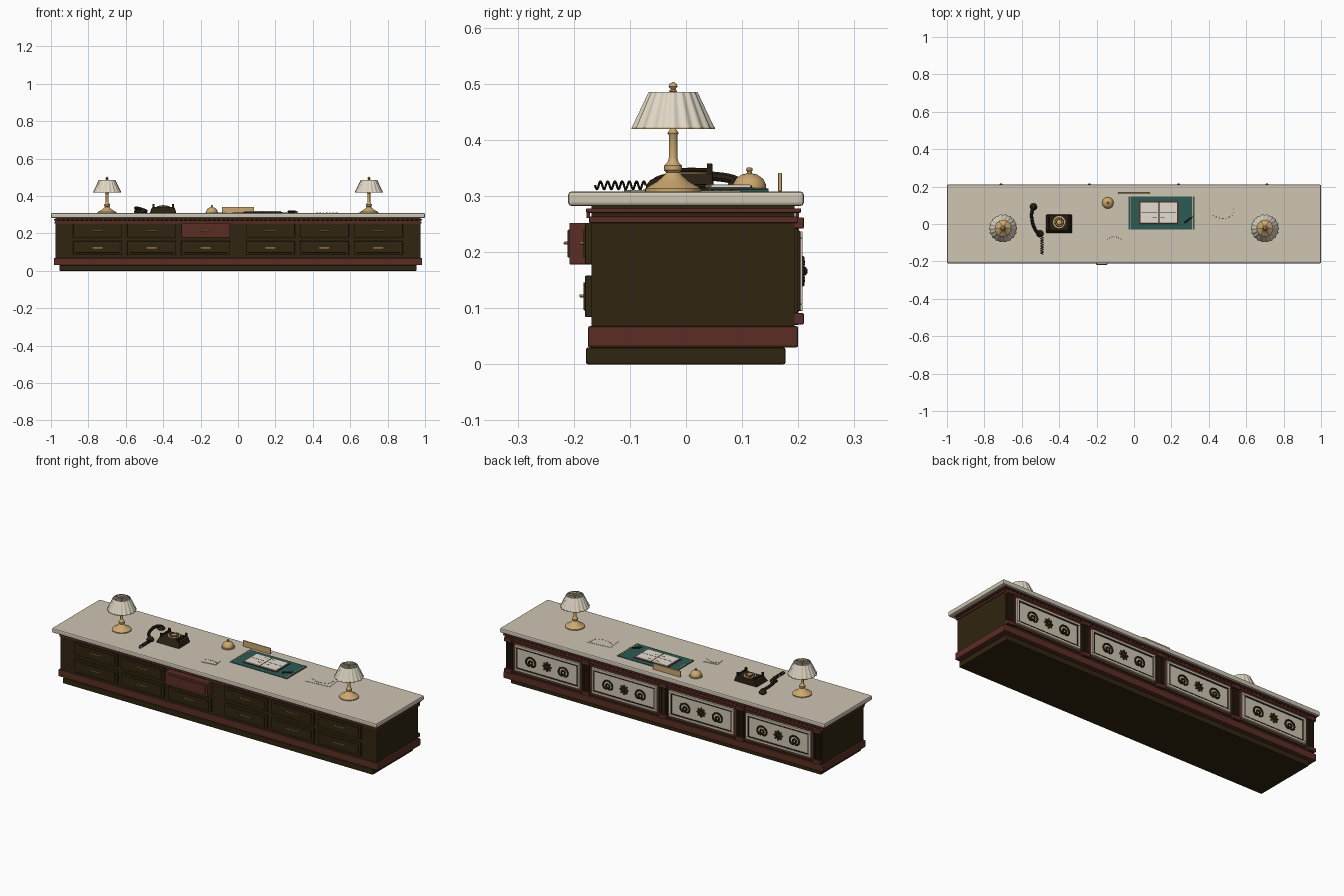
import bpy, bmesh, math
from mathutils import Matrix, Vector

if "Cube" in bpy.data.objects:
    bpy.data.objects.remove(bpy.data.objects["Cube"])

def mat(name, c):
    m = bpy.data.materials.new(name)
    m.diffuse_color = (*c, 1)
    m.use_nodes = True
    m.node_tree.nodes["Principled BSDF"].inputs["Base Color"].default_value = m.diffuse_color
    return m
DARK = mat("dark_wood", (.030, .018, .005))
RED = mat("mahogany", (.10, .026, .018))
STONE = mat("stone", (.62, .56, .45))
BRASS = mat("brass", (.60, .39, .16))
CREAM = mat("lampshade_cream", (.74, .68, .56))
TEAL = mat("teal_leather", (.025, .105, .09))
PAPER = mat("paper", (.78, .72, .63))
BLACK = mat("dark_bakelite", (.022, .014, .006))

def finish(bm, name, m, bevel=0, smooth=False):
    bmesh.ops.recalc_face_normals(bm, faces=bm.faces)
    me = bpy.data.meshes.new(name)
    bm.to_mesh(me)
    bm.free()
    ob = bpy.data.objects.new(name, me)
    bpy.context.collection.objects.link(ob)
    me.materials.append(m)
    if bevel:
        b = ob.modifiers.new("bevel", 'BEVEL')
        b.width, b.segments = bevel, 2
    if smooth:
        bpy.context.view_layer.objects.active = ob
        ob.select_set(True)
        bpy.ops.object.shade_smooth_by_angle(angle=math.radians(40))
        ob.select_set(False)
    return ob

def boxes(name, m, items, bevel=0, rot=0):
    """items: (x0,x1,y0,y1,z0,z1); rot turns each box about z"""
    bm = bmesh.new()
    for x0, x1, y0, y1, z0, z1 in items:
        M = (Matrix.Translation(((x0+x1)/2, (y0+y1)/2, (z0+z1)/2)) @ Matrix.Rotation(rot, 4, 'Z')
             @ Matrix.Diagonal((x1-x0, y1-y0, z1-z0, 1)))
        bmesh.ops.create_cube(bm, size=1, matrix=M)
    return finish(bm, name, m, bevel)

def lathe(name, m, prof, loc, seg=32, pleat=0, pleats=18, closed=True):
    bm = bmesh.new()
    rings = []
    for r, z in prof:
        rings.append([bm.verts.new((loc[0] + r*(1+pleat*math.cos(pleats*t))*math.cos(t),
                                    loc[1] + r*(1+pleat*math.cos(pleats*t))*math.sin(t), loc[2] + z))
                      for t in (2*math.pi*i/seg for i in range(seg))])
    for a, b in zip(rings, rings[1:]):
        for i in range(seg):
            j = (i+1) % seg
            bm.faces.new((a[i], a[j], b[j], b[i]))
    if closed:
        bm.faces.new(rings[0])
        bm.faces.new(rings[-1])
    return finish(bm, name, m, smooth=True)

def tube(name, m, paths, r):
    cu = bpy.data.curves.new(name, 'CURVE')
    cu.dimensions, cu.bevel_depth, cu.bevel_resolution, cu.use_fill_caps = '3D', r, 2, True
    for pts in paths:
        s = cu.splines.new('POLY')
        s.points.add(len(pts)-1)
        for p, q in zip(s.points, pts):
            p.co = (*q, 1)
    tmp = bpy.data.objects.new(name + "_path", cu)
    bpy.context.collection.objects.link(tmp)
    bpy.context.view_layer.update()
    me = bpy.data.meshes.new_from_object(tmp.evaluated_get(bpy.context.evaluated_depsgraph_get()))
    bpy.data.objects.remove(tmp)
    bm = bmesh.new()
    bm.from_mesh(me)
    return finish(bm, name, m, smooth=True)

def rect_frame(x0, x1, z0, z1, w, y0, y1):
    return [(x0, x1, y0, y1, z0, z0+w), (x0, x1, y0, y1, z1-w, z1),
            (x0, x0+w, y0, y1, z0+w, z1-w), (x1-w, x1, y0, y1, z0+w, z1-w)]

# counter carcass
boxes("plinth", DARK, [(-.955, .955, -.178, .177, 0, .03)], .003)
boxes("base_moulding", RED, [(-.985, .985, -.175, .2, .03, .068)], .004)
boxes("carcass", DARK, [(-.975, .975, -.168, .193, .066, .284)])
boxes("cornice", RED, [(-.98, .98, -.173, .2, .252, .263), (-.985, .985, -.178, .205, .270, .278)], .002)
boxes("countertop", STONE, [(-1, 1, -.21, .21, .282, .308)], .006)
boxes("dentils", RED, [(-.972+i*.0252-.006, -.972+i*.0252+.006, y, y+.006, .261, .271)
                       for i in range(78) for y in (-.177, .195)])

# drawers with brass pulls, one pulled out
fronts, opened, pulls = [], [], []
for x in (-.75, -.4615, -.1725, .1725, .4615, .75):
    for z in (.122, .216):
        out = x == -.1725 and z > .2
        y = -.208 if out else -.18
        (opened if out else fronts).extend([(x-.131, x+.131, y, -.16, z-.038, z+.036),
                                            (x-.117, x+.117, y-.003, y+.002, z-.026, z+.024)])
        pulls.append([(x-.03, y, z), (x-.027, y-.008, z), (x+.027, y-.008, z), (x+.03, y, z)])
boxes("drawer_fronts", DARK, fronts, .002)
boxes("open_drawer", RED, opened, .002)
tube("drawer_pulls", BRASS, pulls, .0028)

# customer side: panels, carved ornaments, pilasters
frames, plates, lines, scrolls = [], [], [], []
petals = bmesh.new()
for c in (-.712, -.2375, .2375, .712):
    frames += rect_frame(c-.213, c+.213, .08, .25, .012, .19, .201)
    plates.append((c-.2, c+.2, .19, .204, .095, .237))
    plates += rect_frame(c-.2, c+.2, .095, .237, .012, .2, .208)
    lines += rect_frame(c-.187, c+.187, .108, .224, .005, .2, .207)
    for s in (-1, 1):
        # C-scroll: arch with inward curls
        pts = []
        for i in range(33):
            t = -1.25*math.pi + 2.5*math.pi*i/32
            k = abs(t)/(1.25*math.pi)
            r = .031*(1-.55*k**3)
            pts.append((c+s*.1+r*math.sin(t*.72), .207, .158+r*math.cos(t*.72)))
        scrolls.append(pts)
        scrolls.append([(c+s*.1+.011*math.sin(a*.6), .207, .16+.011*math.cos(a*.6)) for a in range(11)])
    for k in range(8):
        a = k*math.pi/4
        M = (Matrix.Translation((c+.017*math.cos(a), .206, .166+.017*math.sin(a)))
             @ Matrix.Rotation(-a, 4, 'Y') @ Matrix.Diagonal((.011, .006, .006, 1)))
        bmesh.ops.create_uvsphere(petals, u_segments=10, v_segments=6, radius=1, matrix=M)
    bmesh.ops.create_uvsphere(petals, u_segments=12, v_segments=8, radius=.009,
                              matrix=Matrix.Translation((c, .208, .166)))
boxes("panel_frames", RED, frames, .002)
boxes("panels", STONE, plates, .0015)
boxes("panel_lines", DARK, lines)
tube("scroll_carvings", DARK, scrolls, .0045)
finish(petals, "rosettes", DARK, smooth=True)
cols, flutes, caps = [], [], []
for x in (-.95, -.475, 0, .475, .95):
    cols.append((x-.02, x+.02, .19, .2, .07, .255))
    flutes += [(x+d-.003, x+d+.003, .198, .204, .095, .238) for d in (-.012, 0, .012)]
    caps += [(x-.024, x+.024, .19, .21, .071, .091), (x-.024, x+.024, .19, .21, .242, .262)]
boxes("pilasters", DARK, cols, .001)
boxes("pilaster_reeds", DARK, flutes, .002)
boxes("pilaster_blocks", RED, caps, .002)

# pair of table lamps
T = .308
for side, x in (("left", -.7), ("right", .7)):
    p = (x, -.023, T)
    lathe(side+"_lamp_stand", BRASS, [(.05, 0), (.05, .005), (.044, .009), (.028, .018), (.017, .028), (.012, .034),
          (.016, .038), (.016, .046), (.010, .052), (.0075, .06), (.0075, .1), (.010, .104), (.006, .11),
          (.003, .115), (.003, .176), (.008, .179), (.004, .182), (.008, .187), (.006, .192), (.001, .195)], p)
    lathe(side+"_lampshade", CREAM, [(.073, .113), (.043, .177), (.0415, .177), (.0715, .113), (.073, .113)],
          p, seg=144, pleat=.03, closed=False)
    lathe(side+"_shade_trim", BRASS, [(.0735, .111), (.0735, .114), (.071, .114), (.071, .111), (.0735, .111)],
          p, seg=144, pleat=.03, closed=False)
    tube(side+"_shade_spider", BRASS, [[(x-.042*math.cos(a), -.023-.042*math.sin(a), T+.175),
         (x+.042*math.cos(a), -.023+.042*math.sin(a), T+.175)] for a in (0, math.pi/3, 2*math.pi/3)], .0012)

# telephone: tapered body, dial, cradle
bm = bmesh.new()
bmesh.ops.create_cube(bm, size=1, matrix=Matrix.Translation((-.4, 0, T+.016)) @ Matrix.Diagonal((.142, .1, .032, 1)))
for v in bm.verts:
    if v.co.z > T+.02:
        v.co.x = -.4 + (v.co.x+.4)*.85
        v.co.y = .008 + v.co.y*.8
finish(bm, "telephone_body", BLACK, .004)
lathe("dial_ring", BRASS, [(.033, 0), (.033, .005), (.025, .006), (.025, 0)], (-.4, .01, T+.032))
lathe("dial_face", BLACK, [(.026, 0), (.026, .007)], (-.4, .01, T+.032))
lathe("dial_hub", BRASS, [(.012, 0), (.012, .009), (.004, .011)], (-.4, .01, T+.032), 20)
bm = bmesh.new()
for k in range(10):
    a = k*math.pi/5
    bmesh.ops.create_cone(bm, cap_ends=True, segments=8, radius1=.0035, radius2=.0035, depth=.003,
        matrix=Matrix.Translation((-.4+.019*math.cos(a), .01+.019*math.sin(a), T+.0395)))
finish(bm, "dial_holes", BRASS)
boxes("cradle_prongs", BLACK, [(x-.006, x+.006, y-.005, y+.005, T+.028, T+.05) for x in (-.452, -.348) for y in (-.03, .042)], .002)
tube("cradle_rails", BLACK, [[(x, -.035, T+.038), (x, .047, T+.038)] for x in (-.452, -.348)], .004)

# handset beside it and coiled cord
tube("handset_grip", BLACK, [[(-.515-.03*math.sin(a) + .012*math.cos(a), .02+.072*math.cos(a)*-1, T+.016+.012*math.sin(a))
     for a in (math.pi*i/14 for i in range(15))]], .0085)
for n, x, y in (("earpiece", -.537, .092), ("mouthpiece", -.503, -.052)):
    lathe("handset_"+n, BLACK, [(.014, 0), (.019, .004), (.019, .011), (.012, .02), (.004, .024)], (x, y, T), 24)
tube("coiled_cord", BLACK, [[(-.492+.007*math.cos(t), -.072-.09*t/(14*math.pi), T+.011+.007*math.sin(t))
     for t in (14*math.pi*i/112 for i in range(113))]], .002)

# service bell and brass plate
lathe("bell", BRASS, [(.034, 0), (.034, .005), (.03, .006), (.029, .014), (.024, .023), (.014, .030), (.005, .032),
      (.004, .035), (.006, .038), (.005, .042), (.001, .043)], (-.14, .113, T))
boxes("desk_plate", BRASS, [(-.085, .085, .164, .171, T, T+.033)], .0015)

# desk mat, ledger and pen
boxes("desk_mat", TEAL, [(-.03, .323, -.03, .147, T, T+.004)], .001)
boxes("mat_trim", BRASS, [(x-.002, x+.002, -.03, .147, T, T+.005) for x in (-.02, .313)])
boxes("ledger_cover", RED, [(.027, .238, -.002, .122, T+.004, T+.007)], .001)
boxes("ledger_pages", PAPER, [(.034, .1305, .004, .116, T+.006, T+.012), (.1345, .231, .004, .116, T+.006, T+.012)], .002)
boxes("ledger_spine", DARK, [(.1305, .1345, .002, .118, T+.006, T+.0105)])
boxes("ledger_lines", DARK, [(x, x+w, y, y+.002, T+.0115, T+.0125) for x, w, y in
      ((.1, .022, .095), (.142, .022, .095), (.04, .085, .06), (.14, .085, .06), (.1, .022, .035), (.142, .022, .035))])
tube("pen", BLACK, [[(.268, .005, T+.009), (.308, .036, T+.009)]], .0042)
tube("pen_tip", BRASS, [[(.308, .036, T+.009), (.318, .044, T+.009)]], .0025)

# loose note cards with ink marks
boxes("note_card", STONE, [(-.15, -.07, -.105, -.055, T, T+.0025)], rot=.15)
boxes("card_marks", DARK, [(-.145+i*.012, -.139+i*.012, -.083+.013*math.sin(i*.52), -.079+.013*math.sin(i*.52), T+.002, T+.0035)
                           for i in range(7)])
boxes("paper_sheet", STONE, [(.41, .55, .01, .09, T, T+.0015)], rot=.1)
boxes("sheet_marks", DARK, [(.42+i*.017, .427+i*.017, .045-.018*math.sin(i*.52), .049-.018*math.sin(i*.52), T+.001, T+.0028)
                            for i in range(7)] + [(.528, .533, y, y+.004, T+.001, T+.0028) for y in (.06, .078)])
